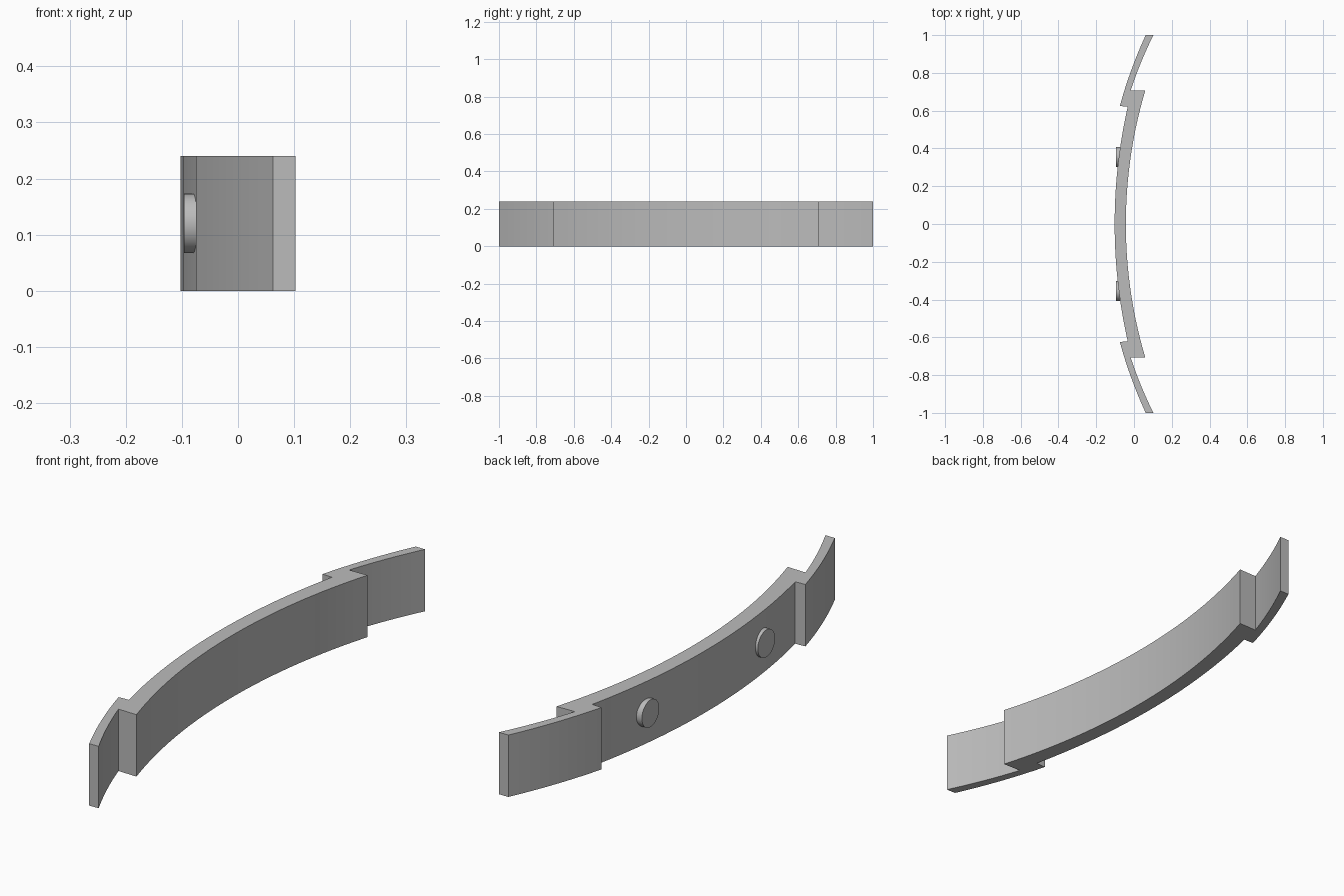
import bpy, bmesh, math
from mathutils import Vector, Matrix

cube = bpy.data.objects.get("Cube")
if cube:
    bpy.data.objects.remove(cube, do_unlink=True)

HEIGHT = 0.24

grey = bpy.data.materials.new("plain grey")
grey.use_nodes = True
colour = (0.5, 0.5, 0.5, 1)
grey.diffuse_color = colour
grey.node_tree.nodes["Principled BSDF"].inputs["Base Color"].default_value = colour


def arc(start, end, radius, steps):
    """Points from start to end on a circle whose centre lies on the +x side."""
    a, b = Vector(start), Vector(end)
    chord = b - a
    side = Vector((chord.y, -chord.x)).normalized()
    if side.x < 0:
        side = -side
    centre = (a + b) / 2 + side * math.sqrt(radius ** 2 - chord.length_squared / 4)
    t0 = math.atan2(a.y - centre.y, centre.x - a.x)
    t1 = math.atan2(b.y - centre.y, centre.x - b.x)
    angles = [t0 + (t1 - t0) * i / steps for i in range(steps + 1)]
    return [(centre.x - radius * math.cos(t), centre.y + radius * math.sin(t)) for t in angles]


def finish(bm, name):
    bmesh.ops.recalc_face_normals(bm, faces=bm.faces)
    mesh = bpy.data.meshes.new(name)
    bm.to_mesh(mesh)
    bm.free()
    mesh.materials.append(grey)
    obj = bpy.data.objects.new(name, mesh)
    bpy.context.collection.objects.link(obj)
    bpy.ops.object.select_all(action="DESELECT")
    obj.select_set(True)
    bpy.context.view_layer.objects.active = obj
    bpy.ops.object.shade_smooth_by_angle(angle=math.radians(30))
    return obj


# Curved band: half outline with a stepped thin tip, mirrored across y
outer = arc((-0.1025, 0), (-0.033, 0.622), 2.81, 14)
tip_outer = arc((-0.075, 0.624), (0.062, 1), 2.35, 8)
tip_inner = arc((0.1025, 1), (-0.018, 0.706), 2.28, 8)
inner = arc((0.06, 0.708), (-0.043, 0), 2.475, 14)
half = outer + tip_outer + tip_inner + inner
outline = half + [(x, -y) for x, y in reversed(half[1:-1])]

bm = bmesh.new()
base = bm.faces.new([bm.verts.new((x, y, 0)) for x, y in outline])
walls = bmesh.ops.extrude_face_region(bm, geom=[base])
top = [v for v in walls["geom"] if isinstance(v, bmesh.types.BMVert)]
bmesh.ops.translate(bm, verts=top, vec=(0, 0, HEIGHT))
finish(bm, "curved_band")

# Round pegs on the outer side
for side, label in ((1, "back"), (-1, "front")):
    bm = bmesh.new()
    place = Matrix.Translation((-0.081, side * 0.355, HEIGHT / 2)) @ Matrix.Rotation(math.pi / 2, 4, "Y")
    bmesh.ops.create_cone(bm, cap_ends=True, segments=40, radius1=0.053, radius2=0.053,
                          depth=0.031, matrix=place)
    finish(bm, label + "_round_peg")
